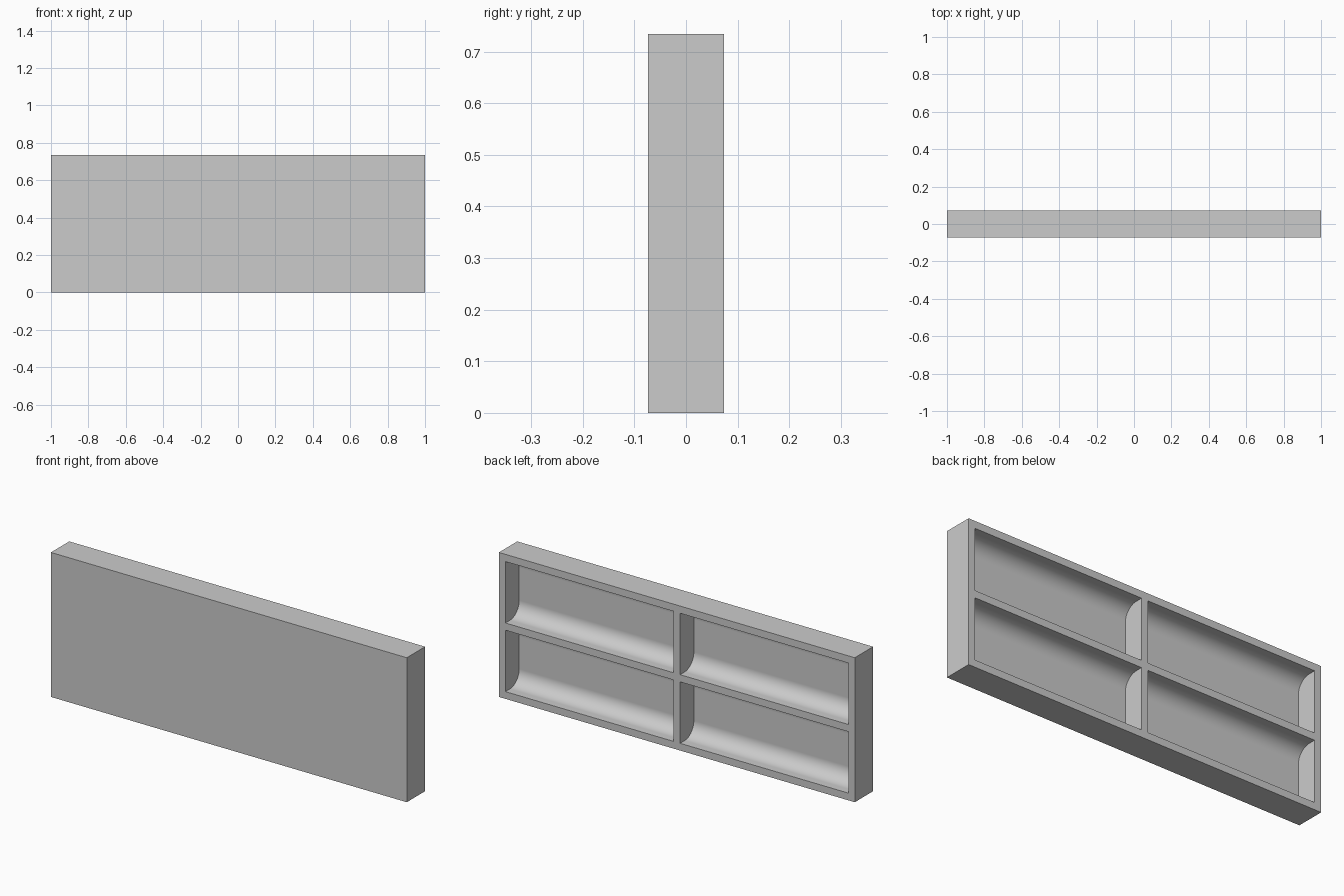
import bpy
import bmesh
from mathutils import Vector

cube = bpy.data.objects.get("Cube")
if cube:
    bpy.data.objects.remove(cube, do_unlink=True)

WALL = 0.0367                      # thickness of rim, ribs and front skin
WIDTH, DEPTH, HEIGHT = 2.0, 4 * WALL, 20 * WALL
BAY_W = (WIDTH - 3 * WALL) / 2
BAY_H = (HEIGHT - 3 * WALL) / 2
FILLET = 2 * WALL

grey = bpy.data.materials.new("light grey")
grey.use_nodes = True
grey.diffuse_color = (0.6, 0.6, 0.6, 1)
grey.node_tree.nodes["Principled BSDF"].inputs["Base Color"].default_value = (0.6, 0.6, 0.6, 1)


def make_box(name, low, high, fillet=0):
    """Box between two corners; fillet rounds the long edges on its front side."""
    low, high = Vector(low), Vector(high)
    bm = bmesh.new()
    bmesh.ops.create_cube(bm, size=1)
    for v in bm.verts:
        v.co = (low + high) / 2 + v.co * (high - low)
    if fillet:
        edges = [e for e in bm.edges
                 if all(abs(v.co.y - low.y) < 1e-5 for v in e.verts)
                 and abs(e.verts[0].co.x - e.verts[1].co.x) > 0.1]
        bmesh.ops.bevel(bm, geom=edges, offset=fillet, segments=16,
                        profile=0.5, affect='EDGES')
    mesh = bpy.data.meshes.new(name)
    bm.to_mesh(mesh)
    bm.free()
    mesh.materials.append(grey)
    obj = bpy.data.objects.new(name, mesh)
    bpy.context.collection.objects.link(obj)
    return obj


# Solid slab
panel = make_box("panel", (-WIDTH / 2, -DEPTH / 2, 0), (WIDTH / 2, DEPTH / 2, HEIGHT))
bpy.ops.object.select_all(action='DESELECT')
bpy.context.view_layer.objects.active = panel
panel.select_set(True)

# Four rear pockets with rounded floor edges
for col in range(2):
    for row in range(2):
        x = -WIDTH / 2 + WALL + col * (BAY_W + WALL)
        z = WALL + row * (BAY_H + WALL)
        cutter = make_box("pocket_cutter", (x, -DEPTH / 2 + WALL, z),
                          (x + BAY_W, DEPTH / 2 + 0.05, z + BAY_H), FILLET)
        cutter.hide_render = True
        mod = panel.modifiers.new("pocket", 'BOOLEAN')
        mod.operation = 'DIFFERENCE'
        mod.solver = 'EXACT'
        mod.object = cutter
        bpy.ops.object.modifier_apply(modifier=mod.name)
        bpy.data.objects.remove(cutter, do_unlink=True)

# Smooth fillets, crisp rims
bpy.ops.object.shade_smooth_by_angle(angle=0.5)
weighted = panel.modifiers.new("weighted_normals", 'WEIGHTED_NORMAL')
weighted.keep_sharp = True
